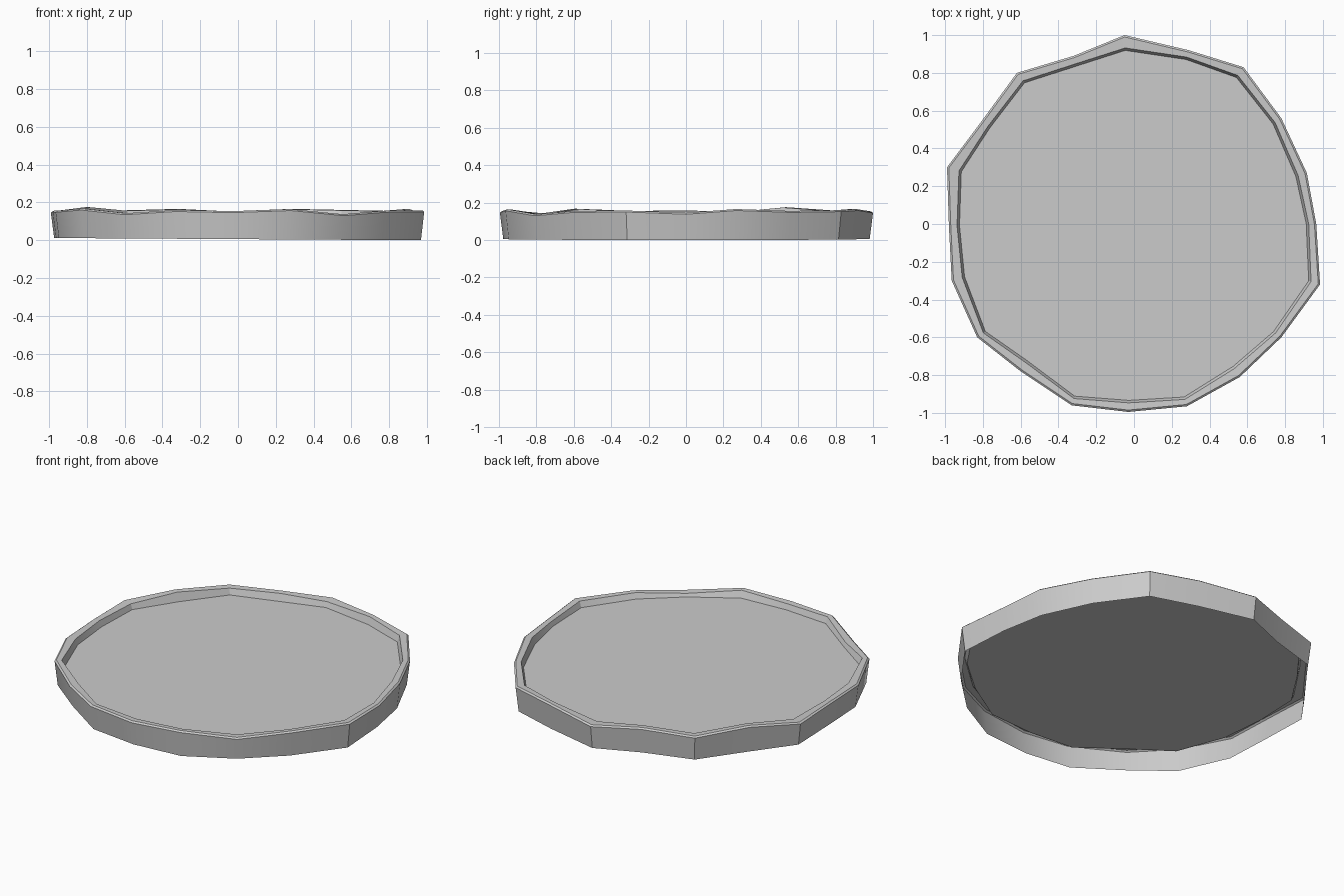
import bpy, bmesh
from mathutils import Vector

if "Cube" in bpy.data.objects:
    bpy.data.objects.remove(bpy.data.objects["Cube"])

# Hand-shaped outline: x, y, top height, rim width
OUTLINE = [
    (-0.05, 1.00, .145, .060), (-0.32, .89, .158, .035), (-0.62, .80, .15, .045), (-0.81, .54, .168, .035),
    (-0.99, .30, .145, .058), (-0.98, -.01, .15, .035), (-0.965, -.30, .148, .050), (-0.83, -.60, .16, .032),
    (-0.60, -.78, .135, .045), (-0.33, -.96, .152, .030), (-0.03, -.995, .146, .040), (0.28, -.965, .157, .030),
    (0.56, -.81, .13, .045), (0.78, -.60, .148, .030), (0.985, -.32, .15, .042), (0.965, 0, .138, .032),
    (0.915, .27, .158, .040), (0.78, .56, .148, .032), (0.58, .83, .152, .045), (0.29, .92, .158, .030)]
WATER_Z = 0.12


def inset(p, d):
    """Move a point toward the centre by d."""
    return Vector((p[0], p[1])) * (1 - d / Vector((p[0], p[1])).length)


def finish(bm, name):
    me = bpy.data.meshes.new(name)
    bm.to_mesh(me)
    bm.free()
    ob = bpy.data.objects.new(name, me)
    bpy.context.collection.objects.link(ob)
    bpy.ops.object.select_all(action='DESELECT')
    ob.select_set(True)
    bpy.context.view_layer.objects.active = ob
    bpy.ops.object.shade_smooth_by_angle(angle=0.5)
    return ob


# Stone rim: open-bottomed skirt, small chamfer, top band and sloped inner lip
bm = bmesh.new()
rings = []
for p in OUTLINE:
    h, w = p[2], p[3]
    section = [(0.018, 0.006 - 0.006 * p[0]), (0, h), (0.010, h + .008),
               (w + .008, h + .006), (w + .022, WATER_Z - 0.002)]
    rings.append([bm.verts.new((*inset(p, d), z)) for d, z in section])
for i, a in enumerate(rings):
    b = rings[(i + 1) % len(rings)]
    for k in range(len(a) - 1):
        # outline runs counterclockwise, so this order faces outward
        bm.faces.new((a[k], b[k], b[k + 1], a[k + 1]))
finish(bm, "rim")

# Flat surface inside the rim
bm = bmesh.new()
bm.faces.new([bm.verts.new((*inset(p, p[3] + .021), WATER_Z)) for p in OUTLINE])
finish(bm, "inner_surface")
